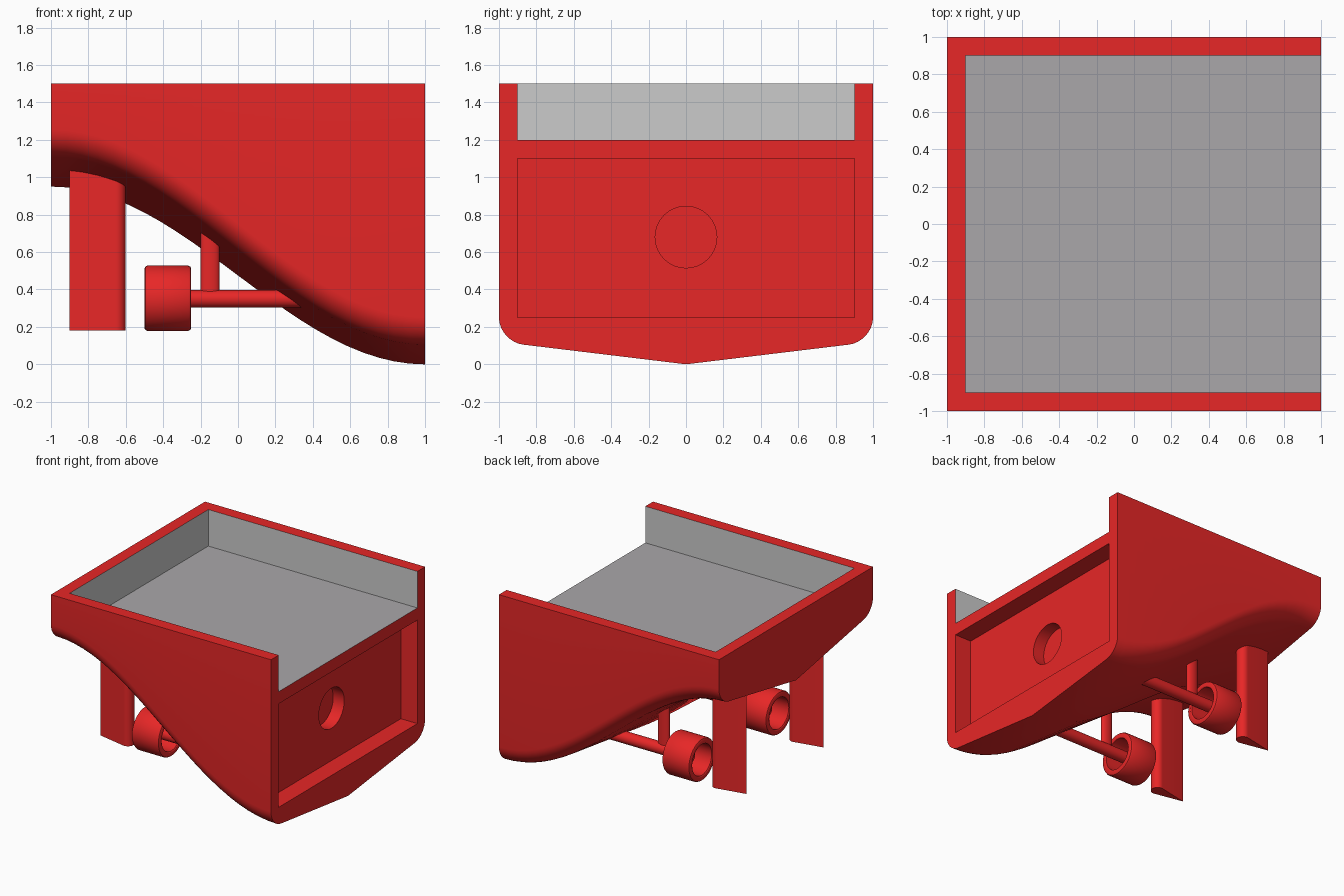
import bpy, bmesh, math
from mathutils import Vector, Matrix

if "Cube" in bpy.data.objects:
    bpy.data.objects.remove(bpy.data.objects["Cube"])

def material(name, rgb):
    m = bpy.data.materials.new(name)
    m.diffuse_color = (*rgb, 1)
    m.use_nodes = True
    m.node_tree.nodes["Principled BSDF"].inputs["Base Color"].default_value = m.diffuse_color
    return m

RED = material("red_paint", (0.8, 0.02, 0.02))
DARK = material("dark_grey_deck", (0.4, 0.39, 0.4))

def make(name, bm, mat=RED, smooth=True):
    bmesh.ops.recalc_face_normals(bm, faces=bm.faces)
    me = bpy.data.meshes.new(name)
    bm.to_mesh(me)
    bm.free()
    ob = bpy.data.objects.new(name, me)
    bpy.context.collection.objects.link(ob)
    if mat:
        me.materials.append(mat)
    if smooth:
        activate(ob)
        bpy.ops.object.shade_smooth_by_angle(angle=math.radians(30))
    return ob

def activate(ob):
    bpy.ops.object.select_all(action='DESELECT')
    ob.select_set(True)
    bpy.context.view_layer.objects.active = ob

def loft(rings, close=False):
    """Skin equal rings of points; cap the ends, or join last to first."""
    bm = bmesh.new()
    rows = [[bm.verts.new(p) for p in r] for r in rings]
    n = len(rows[0])
    pairs = list(zip(rows, rows[1:])) + ([(rows[-1], rows[0])] if close else [])
    for a, b in pairs:
        for i in range(n):
            j = (i + 1) % n
            bm.faces.new((a[i], a[j], b[j], b[i]))
    if not close:
        bm.faces.new(rows[0])
        bm.faces.new(rows[-1])
    return bm

def box(name, lo, hi):
    bm = bmesh.new()
    lo, hi = Vector(lo), Vector(hi)
    bmesh.ops.create_cube(bm, size=1, matrix=Matrix.Translation((lo + hi) / 2)
                          @ Matrix.Diagonal((*(hi - lo), 1)))
    return make(name, bm, None, False)

def rod_x(x0, x1, y, z, r, n=32):
    def ring(x):
        return [(x, y + r * math.cos(a), z + r * math.sin(a))
                for a in (2 * math.pi * i / n for i in range(n))]
    return loft([ring(x0), ring(x1)])

def cut(ob, cutter):
    mod = ob.modifiers.new("cut", 'BOOLEAN')
    mod.operation, mod.solver, mod.object = 'DIFFERENCE', 'EXACT', cutter
    activate(ob)
    bpy.ops.object.modifier_apply(modifier=mod.name)
    bpy.data.objects.remove(cutter)

# Hull: V-bottom with rounded chines, keel rising in an S-curve towards the stern
def section(x):
    s = 0.5 * (1 - math.sin(math.pi * x / 2))
    k = 0.95 * s
    d = 0.055 * s
    p = [Vector((0.87, k + 0.105 + d)), Vector((0.94, k + 0.113 + d)),
         Vector((1, k + 0.178 + d)), Vector((1, k + 0.25 + d))]
    side = []
    for i in range(9):
        t = i / 8
        u = 1 - t
        side.append(p[0]*u**3 + 3*p[1]*u*u*t + 3*p[2]*u*t*t + p[3]*t**3)
    side.append(Vector((1, 1.5)))
    return ([(x, 0, k)] + [(x, v.x, v.y) for v in side]
            + [(x, -v.x, v.y) for v in reversed(side)])

hull = make("hull", loft([section(-1 + i / 12) for i in range(25)]), smooth=False)

# Deck well, end recess and round socket
cut(hull, box("well_cutter", (-0.9, -0.9, 1.2), (1.2, 0.9, 1.8)))
cut(hull, box("recess_cutter", (0.85, -0.9, 0.25), (1.2, 0.9, 1.1)))
cut(hull, make("socket_cutter", rod_x(0.75, 1.1, 0, 0.68, 0.165), None, False))

# Paint: dark floor and plain grey inner walls
hull.data.materials.append(None)
hull.data.materials.append(DARK)
for f in hull.data.polygons:
    c, n = f.center, f.normal
    f.material_index = 0
    if c.z > 1.19 and n.z > 0.9 and c.z < 1.3:
        f.material_index = 2
    elif c.z > 1.21 and abs(n.z) < 0.1 and (
            (abs(c.y) < 0.91 and abs(n.y) > 0.9) or (abs(c.x + 0.9) < 0.01 and n.x > 0.9)):
        f.material_index = 1
activate(hull)
bpy.ops.object.shade_smooth_by_angle(angle=math.radians(30))

# Running gear, one set each side
for y, label in ((-0.5, "front"), (0.5, "back")):
    # Teardrop rudder
    foil = [(-0.9, y)]
    for i in range(17):
        a = math.radians(-101 + 202 * i / 16)
        foil.append((-0.65 + 0.05 * math.cos(a), y + 0.05 * math.sin(a)))
    make(f"{label}_rudder", loft([[(a, b, z) for a, b in foil] for z in (0.18, 1.08)]))

    # Propeller shaft
    make(f"{label}_shaft", rod_x(-0.4, 0.5, y, 0.35, 0.047, 24))

    # Slim shaft strut
    oval = [(-0.15 + 0.05 * math.cos(a), y + 0.025 * math.sin(a))
            for a in (2 * math.pi * i / 24 for i in range(24))]
    make(f"{label}_strut", loft([[(a, b, z) for a, b in oval] for z in (0.36, 0.85)]))

    # Propeller ring with eased rims
    prof = [(-0.5, 0.16), (-0.495, 0.169), (-0.485, 0.174), (-0.265, 0.174),
            (-0.255, 0.169), (-0.25, 0.16), (-0.25, 0.135), (-0.255, 0.127),
            (-0.495, 0.127), (-0.5, 0.135)]
    rings = [[(px, y + r * math.cos(a), 0.353 + r * math.sin(a)) for px, r in prof]
             for a in (2 * math.pi * i / 32 for i in range(32))]
    make(f"{label}_propeller_ring", loft(rings, close=True))
